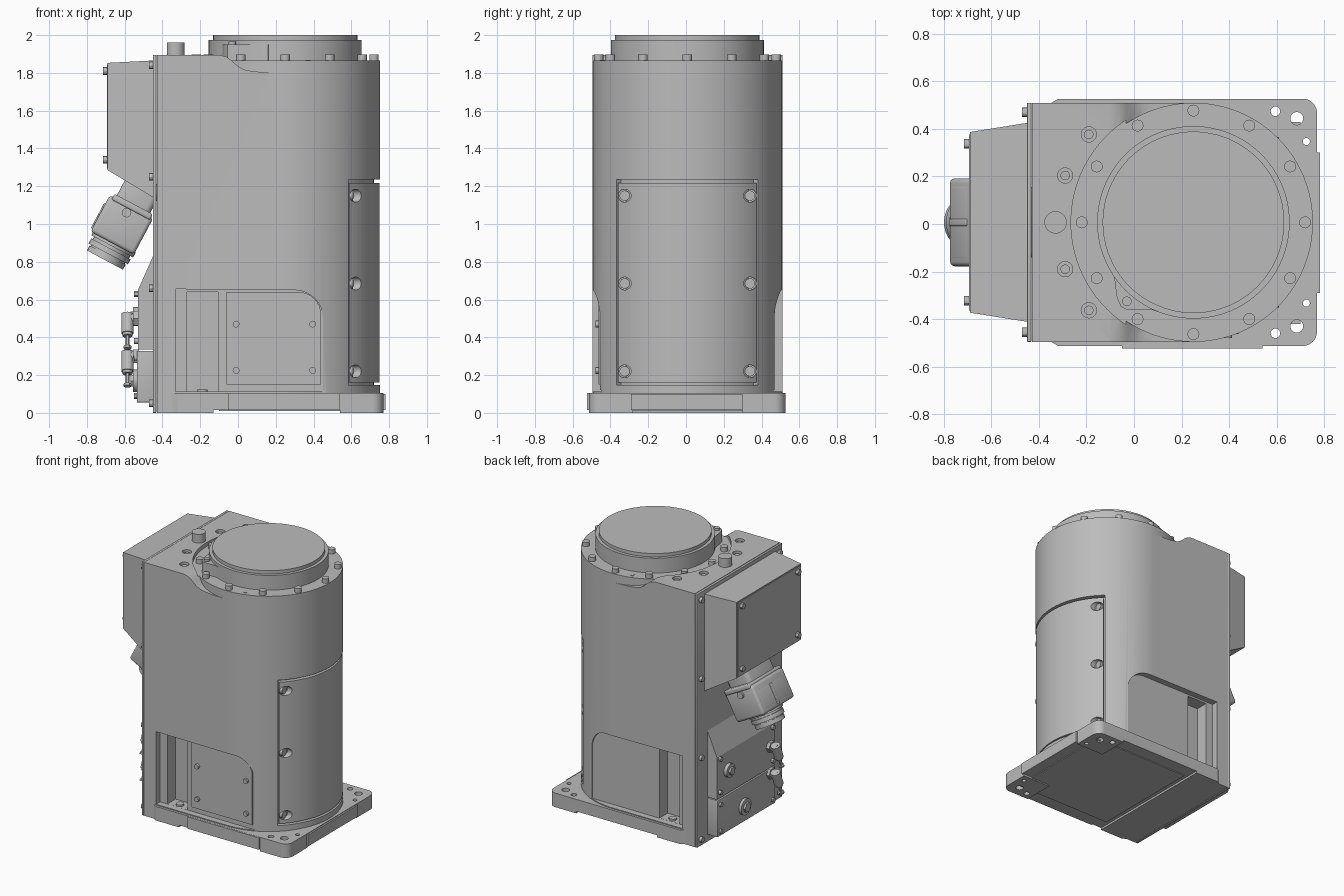
import bpy, bmesh, math
from mathutils import Vector, Matrix

if bpy.data.objects.get("Cube"):
    bpy.data.objects.remove(bpy.data.objects["Cube"])

grey = bpy.data.materials.new("machine grey")
grey.use_nodes = True
COLOUR = (0.5, 0.5, 0.5, 1)
grey.diffuse_color = COLOUR
grey.node_tree.nodes["Principled BSDF"].inputs["Base Color"].default_value = COLOUR

CX, CY, R = 0.25, 0.007, 0.503          # main cylinder axis and radius
TURN = {"x": Matrix.Rotation(math.pi / 2, 4, "Y"),
        "y": Matrix.Rotation(math.pi / 2, 4, "X"), "z": Matrix()}


def finish(name, bm):
    bmesh.ops.recalc_face_normals(bm, faces=bm.faces)
    mesh = bpy.data.meshes.new(name)
    bm.to_mesh(mesh)
    bm.free()
    mesh.materials.append(grey)
    ob = bpy.data.objects.new(name, mesh)
    bpy.context.collection.objects.link(ob)
    return ob


def activate(ob):
    bpy.ops.object.select_all(action="DESELECT")
    ob.select_set(True)
    bpy.context.view_layer.objects.active = ob


def smooth(ob):
    activate(ob)
    bpy.ops.object.shade_smooth_by_angle(angle=math.radians(30))
    return ob


def prism(name, pts, lo, hi, axis="z"):
    """Extrude a plan (xy) along z, or a side profile (xz) along y."""
    bm = bmesh.new()
    place = (lambda a, b, h: (a, b, h)) if axis == "z" else (lambda a, b, h: (a, h, b))
    low = [bm.verts.new(place(a, b, lo)) for a, b in pts]
    high = [bm.verts.new(place(a, b, hi)) for a, b in pts]
    bm.faces.new(low)
    bm.faces.new(high)
    for i in range(len(pts)):
        j = (i + 1) % len(pts)
        bm.faces.new((low[i], low[j], high[j], high[i]))
    return finish(name, bm)


def cyl(name, at, r, depth, axis="z", sides=24, r2=None, turn=None):
    bm = bmesh.new()
    bmesh.ops.create_cone(bm, cap_ends=True, segments=sides, radius1=r,
                          radius2=r if r2 is None else r2, depth=depth,
                          matrix=Matrix.Translation(at) @ (turn or TURN[axis]))
    return smooth(finish(name, bm))


def box(name, lo, hi, bevel=0, turn=None):
    lo, hi = Vector(lo), Vector(hi)
    bm = bmesh.new()
    bmesh.ops.create_cube(bm, size=1, matrix=Matrix.Diagonal((*(hi - lo), 1)))
    if bevel:
        bmesh.ops.bevel(bm, geom=bm.edges[:], offset=bevel, segments=3,
                        profile=0.5, affect="EDGES")
    bm.transform(Matrix.Translation((lo + hi) / 2) @ (turn or Matrix()))
    return smooth(finish(name, bm))


def combine(ob, others, mode="DIFFERENCE"):
    for other in others:
        other.hide_render = True
        activate(ob)
        mod = ob.modifiers.new("cut", "BOOLEAN")
        mod.operation, mod.solver, mod.object = mode, "EXACT", other
        bpy.ops.object.modifier_apply(modifier=mod.name)
        bpy.data.objects.remove(other)
    return smooth(ob)


def arc(x, y, r, a, b, n):
    return [(x + r * math.cos(math.radians(a + (b - a) * i / n)),
             y + r * math.sin(math.radians(a + (b - a) * i / n))) for i in range(n + 1)]


def shell(name, r1, r2, half, lo, hi):
    return prism(name, arc(CX, CY, r2, -half, half, 28) + arc(CX, CY, r1, half, -half, 28), lo, hi)


# Base plate with rounded front corners, raised underside and bolt holes
side = [(-0.43, 0.495), (-0.36, 0.495), (-0.32, 0.52)] + arc(0.71, 0.46, 0.06, 90, 0, 8)
plan = [(x, CY + y) for x, y in side] + [(x, CY - y) for x, y in reversed(side)]
base = prism("base_plate", plan, 0, 0.105)
cuts = [box("c", (-0.13, -0.28, -0.1), (0.9, 0.3, 0.015)),
        box("c", (-0.13, -0.7, -0.1), (0.54, 0.7, 0.0152))]
for s in (-1, 1):
    for x, y, r in ((0.685, 0.437, 0.027), (0.595, 0.467, 0.02), (0.725, 0.34, 0.015)):
        cuts.append(cyl("c", (x, CY + s * y, 0.05), r, 0.3))
combine(base, cuts)
box("base_front_pad", (0.76, -0.29, 0.015), (0.782, 0.3, 0.1))
box("base_side_pad", (-0.05, -0.524, 0.015), (0.54, -0.5, 0.104))
box("base_underside_cover", (-0.1, -0.42, 0.009), (0.7, 0.43, 0.02))

# Main housing: rear block joined to an upright cylinder
top = [(-0.1, 1.895), (-0.06, 1.885), (-0.03, 1.862), (0.0, 1.835), (0.03, 1.818),
       (0.08, 1.808), (0.16, 1.802), (CX, 1.8)]
body = prism("main_housing", [(-0.43, 0), (-0.43, 1.895)] + top + [(CX, 0.09), (-0.3, 0.09), (-0.3, 0)],
             CY - R, CY + R, "y")
combine(body, [cyl("c", (CX, CY, 2.365), 0.515, 1, sides=96)])
combine(body, [cyl("c", (CX, CY, 0.9775), R, 1.775, sides=96)], "UNION")

# Side pockets, front cover opening and top screw recesses
cuts = [shell("c", 0.47, 0.56, 48.3, 0.148, 1.235)]
pocket = [(-0.33, 0.112), (0.55, 0.112), (0.55, 0.12), (0.45, 0.12)] + \
    arc(0.3, 0.5, 0.15, 0, 90, 10) + [(-0.33, 0.655)]
for s in (-1, 1):
    y1, y2 = sorted((CY + s * 0.456, CY + s * 0.7))
    cuts.append(prism("c", pocket, y1, y2, "y"))
    y1, y2 = sorted((CY + s * 0.36, CY + s * 0.6))
    cuts.append(box("c", (-0.27, y1, 0.1125), (-0.105, y2, 0.64)))
recesses = [(-0.19, 0.37), (-0.29, 0.197), (-0.29, -0.197), (-0.19, -0.37)]
for x, y in recesses:
    cuts.append(cyl("c", (x, CY + y, 1.9), 0.032, 0.06))
combine(body, cuts)
for x, y in recesses:
    cyl("top_recessed_screw", (x, CY + y, 1.872), 0.02, 0.02, sides=12)
for s in (-1, 1):
    cyl("pocket_base_bolt", (-0.19, CY + s * 0.42, 0.115), 0.028, 0.02, sides=12)

# Side access plate with four screws
plate = [(-0.06, 0.15), (0.44, 0.15)] + arc(0.32, 0.52, 0.12, 0, 90, 8) + [(-0.06, 0.64)]
prism("side_access_plate", plate, -0.462, -0.44, "y")
for x in (-0.01, 0.395):
    for z in (0.225, 0.47):
        cyl("side_plate_screw", (x, -0.465, z), 0.018, 0.03, "y", 12)

# Curved front cover with notched screws
cover = shell("front_cover", 0.455, 0.5, 47, 0.16, 1.218)
spots = [(CY + s * 0.332, z) for s in (-1, 1) for z in (0.22, 0.685, 1.15)]
combine(cover, [cyl("c", (0.69, y, z), 0.034, 0.2, "x") for y, z in spots])
for y, z in spots:
    cyl("front_cover_screw", (0.595, y, z), 0.027, 0.03, "x", 16)

# Rotating flange on top with its side lug and ring of bolts
cyl("flange_drum", (CX, CY, 1.917), 0.405, 0.116, sides=96)
cyl("flange_cap", (CX, CY, 1.987), 0.382, 0.026, sides=96)
lug = [(-0.13, -0.1), (-0.085, -0.21), (-0.072, -0.31), (-0.055, -0.348), (-0.03, -0.36),
       (0.07, -0.36), (0.16, -0.388), (0.25, -0.2), (0, 0)]
prism("flange_lug", lug, 1.86, 1.95)
cyl("lug_pin", (-0.03, -0.325, 1.955), 0.02, 0.02, sides=16)
for i in range(12):
    a = math.radians(30 * i)
    cyl("ring_bolt", (CX + 0.47 * math.cos(a), CY + 0.47 * math.sin(a), 1.88), 0.025, 0.034, sides=16)
for x, y in ((0.125, 0.455), (0.37, -0.442)):
    cyl("ring_plug", (x, y, 1.866), 0.013, 0.006, sides=12)
cyl("top_post", (-0.33, CY, 1.925), 0.047, 0.07, sides=32)

# Rear plate and screws
box("rear_plate", (-0.45, CY - R, 0), (-0.432, CY + R, 1.895), 0.003)
for s in (-1, 1):
    for z in (0.05, 0.66, 1.25, 1.84):
        cyl("rear_plate_screw", (-0.458, CY + s * 0.463, z), 0.02, 0.026, "x", 12)

# Tapered terminal box
tbox = prism("terminal_box", [(-0.44, 1.135), (-0.69, 1.285), (-0.69, 1.853), (-0.44, 1.866)],
             CY - 0.42, CY + 0.42, "y")
for v in tbox.data.vertices:
    if v.co.x < -0.6:
        v.co.y = CY + (v.co.y - CY) * 0.905
box("terminal_box_lid", (-0.694, CY - 0.37, 1.295), (-0.68, CY + 0.37, 1.845))
for s in (-1, 1):
    for z in (1.34, 1.81):
        cyl("lid_screw", (-0.7, CY + s * 0.33, z), 0.02, 0.03, "x", 12)

# Tilted cable connector below the terminal box
TILT = Matrix.Rotation(math.radians(28), 4, "Y")


def tilted_box(name, at, size, bevel):
    at, half = Vector(at), Vector(size) / 2
    return box(name, at - half, at + half, bevel, TILT)


tilted_box("connector_hood", (-0.545, CY, 1.12), (0.2, 0.3, 0.27), 0.03)
tilted_box("connector_shell", (-0.615, CY, 0.995), (0.26, 0.37, 0.22), 0.02)
tilted_box("connector_lip", (-0.56, CY, 1.09), (0.23, 0.385, 0.035), 0.01)
tilted_box("connector_latch", (-0.73, CY, 1.045), (0.012, 0.3, 0.13), 0.004)
tilted_box("connector_latch_bar", (-0.735, CY, 1.04), (0.02, 0.03, 0.15), 0.005)
for s in (-1, 1):
    cyl("connector_pivot", (-0.59, CY + s * 0.19, 1.06), 0.025, 0.02, "y", 16)
foot = Vector((-0.64, CY, 0.93))
down = TILT.to_3x3() @ Vector((0, 0, -1))
for i, (r, d) in enumerate(((0.125, 0.06), (0.108, 0.085), (0.118, 0.105), (0.102, 0.13), (0.108, 0.142))):
    cyl("connector_collar", foot + down * (d - 0.02), r, 0.03, sides=32, turn=TILT)

# Lower rear service panels with ports
prism("upper_service_panel", [(-0.44, 0.335), (-0.53, 0.335), (-0.53, 0.65), (-0.45, 0.83), (-0.44, 0.83)],
      -0.29, 0.39, "y")
box("lower_service_panel", (-0.535, -0.29, 0.055), (-0.44, 0.39, 0.328), 0.004)
for y, z, r in ((0.26, 0.51, 0.05), (0.08, 0.17, 0.06)):
    cyl("port_flange", (-0.54, y, z), r, 0.03, "x", 32)
    cyl("port_plug", (-0.55, y, z), r * 0.6, 0.04, "x", 6)
for y in (-0.26, 0.36):
    for z in (0.09, 0.29, 0.38, 0.66):
        cyl("service_panel_screw", (-0.535, y, z if z < 0.6 else 0.63), 0.016, 0.03, "x", 12)

# Two elbow hose fittings
LEAN = Matrix.Rotation(math.radians(-22), 4, "X")
lean_down = LEAN.to_3x3() @ Vector((0, 0, -1))
for z in (0.5, 0.3):
    start = Vector((-0.585, -0.23, z))
    cyl("fitting_nut", (-0.54, -0.23, z), 0.042, 0.03, "x", 6)
    cyl("fitting_stem", (-0.56, -0.23, z), 0.028, 0.08, "x", 20)
    cyl("fitting_elbow", start + lean_down * 0.03, 0.033, 0.11, turn=LEAN, sides=20)
    cyl("fitting_collar", start + lean_down * 0.085, 0.026, 0.03, turn=LEAN, sides=20)
    cyl("fitting_pin", start + lean_down * 0.13, 0.011, 0.08, turn=LEAN, sides=12)
    cyl("fitting_tip", start + lean_down * 0.165, 0.02, 0.014, turn=LEAN, sides=12)
